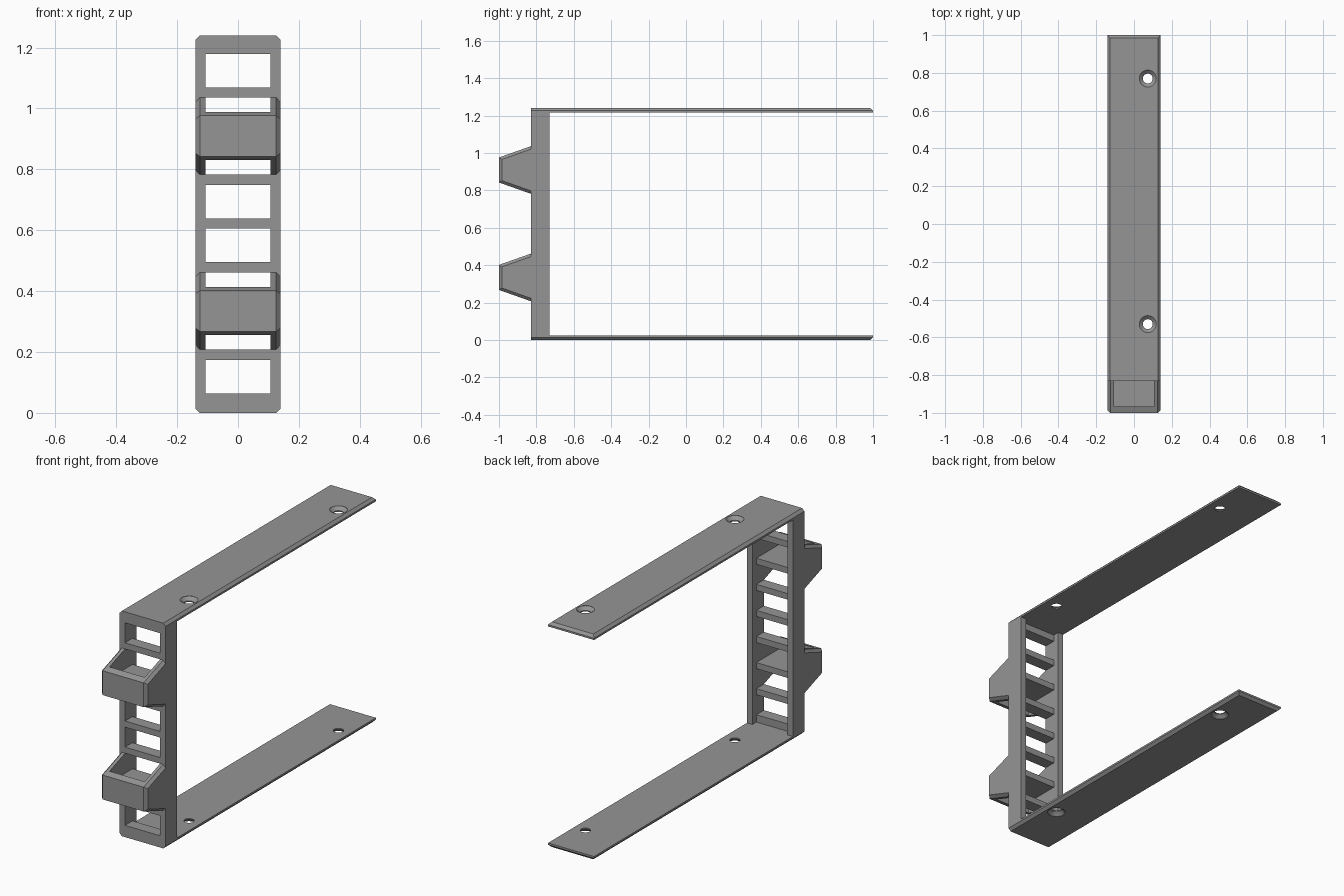
import bpy, bmesh, math

if "Cube" in bpy.data.objects:
    bpy.data.objects.remove(bpy.data.objects["Cube"])

W, H = 0.14, 1.24            # half width, total height
FRONT, T = -0.83, 0.024      # front face of the ladder, plate thickness
INNER = 0.107                # half width of the openings
PITCH, GAP = 0.1436, 0.11    # window spacing and height
Z0 = 0.0645                  # bottom of the first window

grey = bpy.data.materials.new("mid_grey")
grey.diffuse_color = (0.3, 0.3, 0.3, 1)
grey.use_nodes = True
grey.node_tree.nodes["Principled BSDF"].inputs["Base Color"].default_value = grey.diffuse_color


def finish(bm, name, cutter=False):
    bmesh.ops.recalc_face_normals(bm, faces=bm.faces)
    me = bpy.data.meshes.new(name)
    bm.to_mesh(me)
    bm.free()
    me.materials.append(grey)
    ob = bpy.data.objects.new(name, me)
    bpy.context.collection.objects.link(ob)
    ob.hide_render = cutter
    return ob


def extrude_profile(bm, pts):
    """Extrude a (y, z) outline across the full width."""
    face = bm.faces.new([bm.verts.new((-W, y, z)) for y, z in pts])
    ext = bmesh.ops.extrude_face_region(bm, geom=[face])["geom"]
    bmesh.ops.translate(bm, vec=(2 * W, 0, 0),
                        verts=[v for v in ext if isinstance(v, bmesh.types.BMVert)])


def chamfer(bm, test, size):
    edges = [e for e in bm.edges if test(*[v.co for v in e.verts])]
    bmesh.ops.bevel(bm, geom=edges, offset=size, segments=1, affect='EDGES')


def box(bm, x, y, z):
    vs = [bm.verts.new((a, b, c)) for a in x for b in y for c in z]
    for f in ((0, 1, 3, 2), (4, 6, 7, 5), (0, 4, 5, 1), (2, 3, 7, 6), (0, 2, 6, 4), (1, 5, 7, 3)):
        bm.faces.new([vs[i] for i in f])


def lathe(bm, x, y, profile, n=32):
    """Closed solid of revolution about a vertical axis."""
    rings = [[bm.verts.new((x + r * math.cos(math.tau * i / n),
                            y + r * math.sin(math.tau * i / n), z)) for i in range(n)]
             for r, z in profile]
    for a, b in zip(rings, rings[1:]):
        for i in range(n):
            j = (i + 1) % n
            bm.faces.new((a[i], a[j], b[j], b[i]))
    bm.faces.new(rings[0])
    bm.faces.new(rings[-1])


def cut(ob, cutter):
    mod = ob.modifiers.new("cut", 'BOOLEAN')
    mod.operation, mod.solver, mod.object = 'DIFFERENCE', 'EXACT', cutter


# U-shaped bracket: ladder front with a plate at top and bottom
bm = bmesh.new()
extrude_profile(bm, [(FRONT, 0), (1, 0), (1, T), (-0.73, T), (-0.73, H - T),
                     (1, H - T), (1, H), (FRONT, H)])
chamfer(bm, lambda a, b: abs(a.z - b.z) < 1e-4 and min(a.z, H - a.z) < 1e-4
        and max(a.y, b.y) > 0, 0.014)
bracket = finish(bm, "bracket")

# Windows of the ladder and countersunk screw holes
bm = bmesh.new()
for i in range(8):
    z = Z0 + i * PITCH
    box(bm, (-INNER, INNER), (-0.9, -0.7), (z, z + GAP))
for y in (-0.53, 0.77):
    for flip in (False, True):
        prof = [(0.045, H + 0.02), (0.045, H - 0.001), (0.026, H - 0.018), (0.026, H - 0.05)]
        lathe(bm, 0.073, y, [(r, H - z if flip else z) for r, z in prof])
cut(bracket, finish(bm, "openings_cutter", True))

# Recess behind the rungs, leaving the side rails proud
bm = bmesh.new()
box(bm, (-INNER, INNER), (-0.765, -0.6), (T, H - T))
cut(bracket, finish(bm, "recess_cutter", True))

# Two hollow bumpers, each with a shelf in line with a rung
for k, name in ((1, "lower_bumper"), (5, "upper_bumper")):
    shelf = Z0 + k * PITCH + GAP
    mid = shelf + (PITCH - GAP) / 2
    bm = bmesh.new()
    extrude_profile(bm, [(FRONT, mid - 0.127), (-1, mid - 0.067),
                         (-1, mid + 0.067), (FRONT, mid + 0.127)])
    chamfer(bm, lambda a, b: abs(a.x - b.x) < 1e-4 and min(a.y, b.y) < -0.95, 0.015)
    bumper = finish(bm, name)
    bm = bmesh.new()
    box(bm, (-INNER, INNER), (-0.965, -0.8), (mid - 0.3, shelf))
    box(bm, (-INNER, INNER), (-0.965, -0.8), (shelf + PITCH - GAP, mid + 0.3))
    cut(bumper, finish(bm, name + "_cutter", True))
